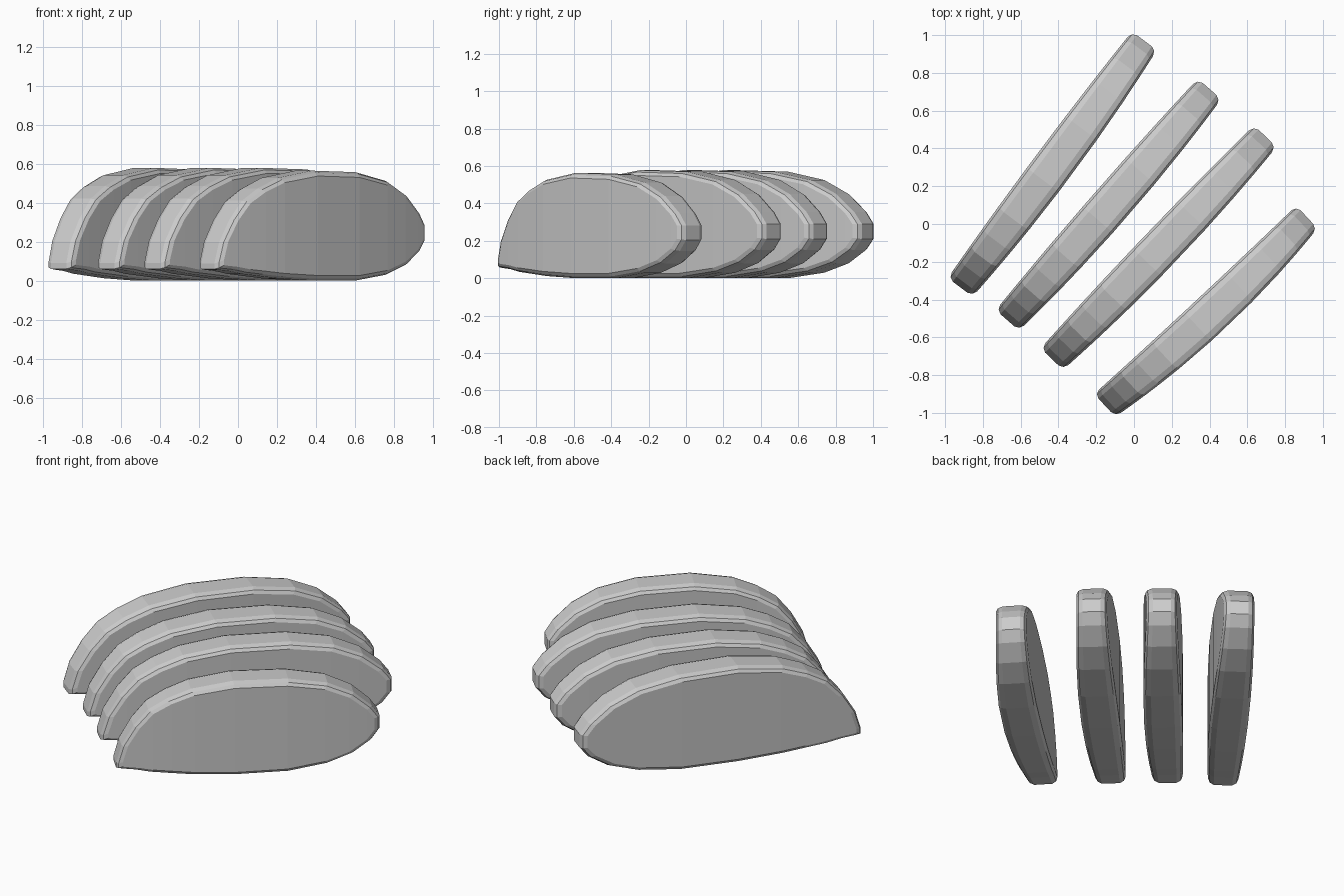
import bpy
import bmesh
from mathutils import Vector

cube = bpy.data.objects.get("Cube")
if cube:
    bpy.data.objects.remove(cube)

# Crust colour
grey = bpy.data.materials.new("light_grey")
grey.use_nodes = True
colour = (0.6, 0.6, 0.6, 1)
grey.diffuse_color = colour
grey.node_tree.nodes["Principled BSDF"].inputs["Base Color"].default_value = colour

# Loaf profile: position along the slice, bottom height, top height
PROFILE = [(0, .06, .09), (.02, .056, .2), (.065, .05, .32), (.12, .035, .42),
           (.19, .025, .485), (.28, .012, .54), (.44, 0, .578), (.65, 0, .57),
           (.8, .03, .525), (.9, .08, .45), (.97, .15, .355), (1, .21, .29)]

# Rows across the thickness: side offset, length scale, height scale
EDGE = [(1, .955, .905), (.88, .985, .965), (.6, 1, 1)]
ROWS = [(-t, a, b) for t, a, b in EDGE] + EDGE[::-1]


def make_slice(name, start, end, bow, height):
    """Rounded slab that follows a slightly bowed line on the ground."""
    start, end = Vector(start), Vector(end)
    along = end - start
    side = Vector((-along.y, along.x)).normalized()
    bm = bmesh.new()

    def place(s, t, z):
        middle = 1 - (2 * s - 1) ** 2
        spot = start + along * s + side * (t * (.082 + .024 * middle) + bow * middle)
        return bm.verts.new((spot.x, spot.y, z * height))

    rows = []
    for t, length, tall in ROWS:
        low, high = [], []
        for s, bottom, top in PROFILE:
            s = .5 + (s - .5) * length
            low.append(place(s, t, .28 + (bottom - .28) * tall))
            high.append(place(s, t, .28 + (top - .28) * tall))
        rows.append((low, high))

    # Crust between neighbouring rows
    for (low_a, high_a), (low_b, high_b) in zip(rows, rows[1:]):
        ring_a, ring_b = low_a + high_a[::-1], low_b + high_b[::-1]
        for i in range(len(ring_a)):
            bm.faces.new((ring_a[i - 1], ring_a[i], ring_b[i], ring_b[i - 1]))

    # Cut faces on both sides
    for low, high in (rows[0], rows[-1]):
        for i in range(1, len(low)):
            bm.faces.new((low[i - 1], low[i], high[i], high[i - 1]))

    bmesh.ops.recalc_face_normals(bm, faces=bm.faces)
    mesh = bpy.data.meshes.new(name)
    bm.to_mesh(mesh)
    bm.free()
    mesh.materials.append(grey)
    bpy.context.collection.objects.link(bpy.data.objects.new(name, mesh))


make_slice("back_slice", (-.92, -.335), (.055, .97), -.01, 1)
make_slice("second_slice", (-.67, -.51), (.40, .715), -.01, 1)
make_slice("third_slice", (-.435, -.715), (.695, .465), -.01, 1)
make_slice("front_slice", (-.155, -.96), (.915, .037), -.03, .975)
